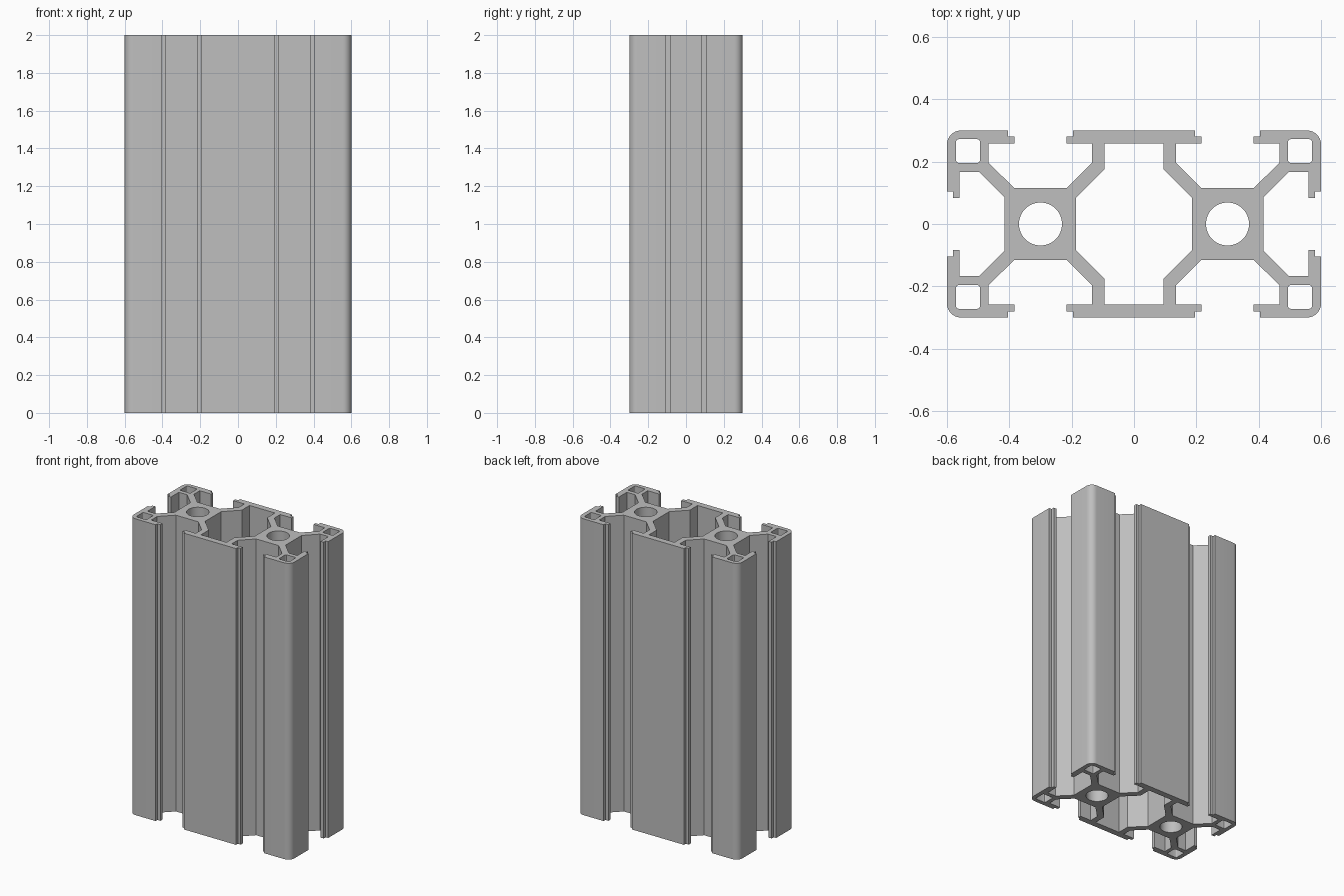
import bpy
import bmesh
import math
from mathutils import Vector

HEIGHT = 2.0

cube = bpy.data.objects.get("Cube")
if cube:
    bpy.data.objects.remove(cube, do_unlink=True)

# Material
metal = bpy.data.materials.new("grey aluminium")
metal.use_nodes = True
GREY = (0.52, 0.52, 0.52, 1.0)
metal.diffuse_color = GREY
metal.node_tree.nodes["Principled BSDF"].inputs["Base Color"].default_value = GREY


def arc(cx, cy, r, start, end, steps):
    """Points along an arc, angles in degrees, both ends included."""
    angles = [math.radians(start + (end - start) * i / steps) for i in range(steps + 1)]
    return [(cx + r * math.cos(a), cy + r * math.sin(a)) for a in angles]


def rounded_rect(x0, x1, y0, y1, r):
    corners = [(x1 - r, y1 - r, 0), (x0 + r, y1 - r, 90),
               (x0 + r, y0 + r, 180), (x1 - r, y0 + r, 270)]
    return [p for cx, cy, a in corners for p in arc(cx, cy, r, a, a + 90, 3)]


def mirror(points, sx, sy):
    return [(x * sx, y * sy) for x, y in points]


def four_way(quarter):
    """Close a quarter outline, running from the y axis to the x axis."""
    back = quarter[::-1]
    return (quarter + mirror(back, 1, -1)
            + mirror(quarter, -1, -1) + mirror(back, -1, 1))


# Quarter outline: centre flange, long-side slot, corner, short-side slot
outer = four_way(
    [(0.195, 0.3), (0.195, 0.281), (0.217, 0.281), (0.217, 0.259),
     (0.134, 0.259), (0.134, 0.197), (0.216, 0.115), (0.384, 0.115),
     (0.467, 0.197), (0.467, 0.259), (0.383, 0.259), (0.383, 0.281),
     (0.405, 0.281), (0.405, 0.3)]
    + arc(0.555, 0.255, 0.045, 90, 0, 8)
    + [(0.6, 0.105), (0.581, 0.105), (0.581, 0.083), (0.559, 0.083),
       (0.559, 0.167), (0.497, 0.167), (0.415, 0.085)])

# Hollow centre chamber
chamber = four_way([(0.095, 0.259), (0.095, 0.176), (0.186, 0.085)])

# Round bores and small corner channels
loops = [outer, chamber]
corner_channel = rounded_rect(0.494, 0.571, 0.196, 0.272, 0.009)
for sx in (1, -1):
    loops.append(arc(sx * 0.3, 0, 0.069, 0, 360, 48)[:-1])
    for sy in (1, -1):
        loops.append(mirror(corner_channel, sx, sy))

# Fill the cross-section and extrude it to full height
bm = bmesh.new()
edges = []
for loop in loops:
    verts = [bm.verts.new((x, y, 0)) for x, y in loop]
    edges += [bm.edges.new((a, b)) for a, b in zip(verts, verts[1:] + verts[:1])]
bmesh.ops.triangle_fill(bm, edges=edges, use_beauty=True, normal=Vector((0, 0, 1)))
top = bmesh.ops.extrude_face_region(bm, geom=bm.faces[:])["geom"]
bmesh.ops.translate(bm, vec=(0, 0, HEIGHT),
                    verts=[g for g in top if isinstance(g, bmesh.types.BMVert)])
bmesh.ops.recalc_face_normals(bm, faces=bm.faces[:])

mesh = bpy.data.meshes.new("slotted_profile")
bm.to_mesh(mesh)
bm.free()
mesh.materials.append(metal)
profile = bpy.data.objects.new("slotted_profile", mesh)
bpy.context.collection.objects.link(profile)

# Smooth the rounded corners and bores, keep the rest crisp
bpy.ops.object.select_all(action="DESELECT")
profile.select_set(True)
bpy.context.view_layer.objects.active = profile
bpy.ops.object.shade_smooth_by_angle(angle=math.radians(30))
